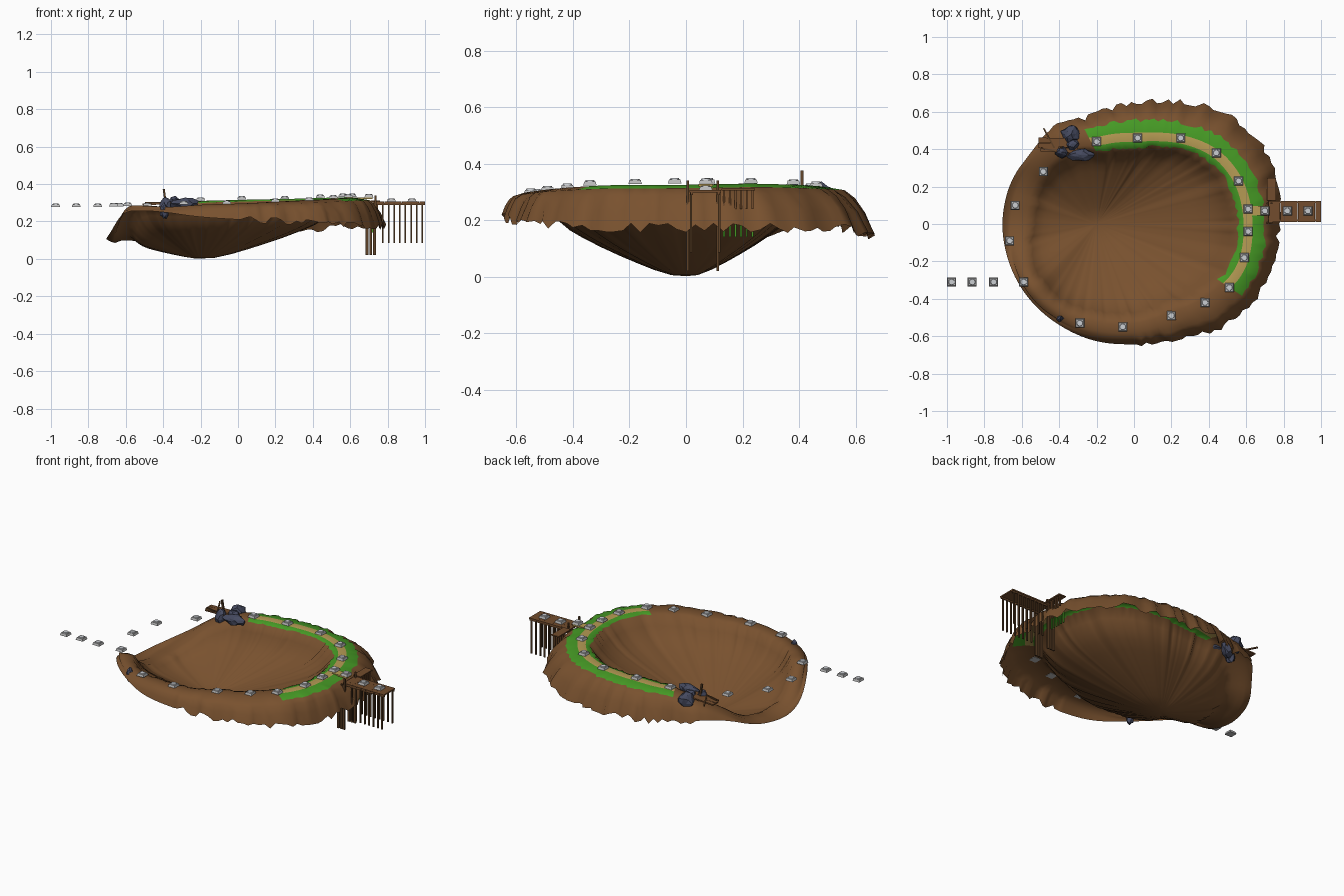
import bpy, bmesh, math, random
from mathutils import Vector, Matrix

if "Cube" in bpy.data.objects:
    bpy.data.objects.remove(bpy.data.objects["Cube"])

random.seed(4)

def mat(name, rgb):
    m = bpy.data.materials.new(name)
    m.diffuse_color = (*rgb, 1)
    m.use_nodes = True
    m.node_tree.nodes["Principled BSDF"].inputs["Base Color"].default_value = m.diffuse_color
    return m

EARTH = mat("earth brown", (0.19, 0.083, 0.028))
GRASS = mat("grass green", (0.06, 0.32, 0.018))
SAND = mat("path sand", (0.47, 0.33, 0.09))
WOOD = mat("wood brown", (0.17, 0.073, 0.026))
DARKWOOD = mat("dark wood", (0.11, 0.053, 0.02))
ROCK = mat("slate rock", (0.06, 0.068, 0.115))
PLATE = mat("stone grey", (0.5, 0.5, 0.5))
CAP = mat("pale stone", (0.6, 0.62, 0.65))

def finish(name, bm, mats, smooth=None):
    me = bpy.data.meshes.new(name)
    bm.to_mesh(me)
    bm.free()
    ob = bpy.data.objects.new(name, me)
    bpy.context.collection.objects.link(ob)
    for m in mats:
        me.materials.append(m)
    if smooth:
        me.shade_smooth()
    return ob

def add_box(bm, c, size, rot=None, mi=0):
    m = Matrix.Translation(c) @ (rot or Matrix()) @ Matrix.Diagonal((*size, 1))
    vs = bmesh.ops.create_cube(bm, size=1, matrix=m)["verts"]
    for f in {f for v in vs for f in v.link_faces}:
        f.material_index = mi

# angle, crest radius, crest height, edge radius, edge height
RIM = [(0, .61, .325, .78, .17), (22, .605, .33, .805, .175), (40, .58, .325, .8, .17),
       (60, .52, .32, .735, .16), (75, .48, .318, .68, .15), (90, .46, .315, .645, .15),
       (115, .48, .31, .62, .17), (130, .56, .29, .68, .2), (145, .58, .22, .665, .18),
       (160, .6, .12, .695, .12), (180, .6, .09, .705, .1), (195, .65, .14, .70, .14),
       (207, .655, .287, .695, .25), (220, .65, .285, .685, .26), (235, .62, .275, .67, .25),
       (250, .58, .29, .66, .225), (270, .555, .295, .64, .21), (292, .53, .305, .665, .2),
       (315, .57, .315, .74, .18), (337, .62, .325, .775, .18)]

def rim(deg):
    def lin(d):
        d %= 360
        for a, b in zip(RIM, RIM[1:] + [(360, *RIM[0][1:])]):
            if a[0] <= d <= b[0]:
                t = (d - a[0]) / (b[0] - a[0])
                return Vector([a[i] + (b[i] - a[i]) * t for i in range(1, 5)])
    return sum((lin(deg + k) for k in (-6, -3, 0, 3, 6)), Vector((0, 0, 0, 0))) / 5

def bowl(s):
    pts = [(0, 0), (.1, .012), (.22, .075), (.4, .2), (.65, .4), (.85, .6), (.94, .8), (1, .965)]
    for (a, p), (b, q) in zip(pts, pts[1:]):
        if s <= b:
            return p + (q - p) * (s - a) / (b - a)
    return pts[-1][1]

# terrain sheet: bowl, grassy crest with path, ragged outer skirt
N = 150
C = Vector((-.2, 0, .002))
INNER = [.1, .22, .34, .46, .58, .7, .8, .88, .94, 1]
bm = bmesh.new()
centre = bm.verts.new(C)
cols = []
for i in range(N):
    d = i * 360 / N
    r, z, ro, zo = rim(d)
    u = Vector((math.cos(math.radians(d)), math.sin(math.radians(d)), 0))
    ragged = d < 130 or d > 272
    gi = .055 + random.uniform(-.01, .01)
    go = min(.09, (ro - r) * .55) + random.uniform(-.012, .012) * ragged
    if ragged:
        ro += random.uniform(-.018, .012)
        zo += random.uniform(-.02, .02)
    p_in = u * (r - gi)
    col = []
    for s in INNER:
        p = C + (p_in - C) * s
        p.z = .002 + z * bowl(s)
        col.append(bm.verts.new(p))
    for off, dz in ((-.024, 0), (.024, 0), (go, -.012)):
        col.append(bm.verts.new(u * (r + min(off, (ro - r) * .62)) + Vector((0, 0, z + dz))))
    a = r + go
    for t, k in ((.35, .18), (.7, .52), (1, 1)):
        q = u * (a + (ro - a) * t)
        q.z = (z - .012) + (zo - z + .012) * k
        col.append(bm.verts.new(q))
    cols.append(col)
n = len(INNER)
for i in range(N):
    A, B = cols[i], cols[(i + 1) % N]
    bm.faces.new((centre, A[0], B[0]))
    d = (i + .5) * 360 / N
    green = d < 117 or d > 326
    for j in range(len(A) - 1):
        f = bm.faces.new((A[j], A[j + 1], B[j + 1], B[j]))
        if green and j in (n - 1, n + 1):
            f.material_index = 1
        if green and j == n:
            f.material_index = 2
finish("terrain_basin", bm, [EARTH, GRASS, SAND], True)

# side path to the jetty
bm = bmesh.new()
add_box(bm, (.67, .07, .324), (.1, .05, .009))
finish("side_path", bm, [SAND])

# stepping stones: tapered square plate with round cap
STONES = [(-.2, .44, .318), (.02, .46, .325), (.25, .46, .325), (.44, .38, .333), (.56, .23, .337),
          (.61, .08, .337), (.61, -.04, .337), (.59, -.18, .335), (.51, -.34, .33), (.38, -.42, .318),
          (.2, -.49, .31), (-.06, -.55, .3), (-.29, -.53, .298), (-.59, -.31, .29), (-.665, -.09, .288),
          (-.635, .1, .288), (-.485, .28, .288), (-.75, -.31, .285), (-.865, -.31, .285),
          (-.975, -.31, .285), (.7, .07, .336), (.82, .07, .312), (.93, .07, .312)]
bm = bmesh.new()
for x, y, z in STONES:
    bmesh.ops.create_cone(bm, cap_ends=True, segments=4, radius1=.034, radius2=.028, depth=.014,
                          matrix=Matrix.Translation((x, y, z)) @ Matrix.Rotation(math.pi / 4, 4, 'Z'))
    vs = bmesh.ops.create_cone(bm, cap_ends=True, segments=14, radius1=.017, radius2=.015, depth=.005,
                               matrix=Matrix.Translation((x, y, z + .009)))["verts"]
    for f in {f for v in vs for f in v.link_faces}:
        f.material_index = 1
finish("stepping_stones", bm, [PLATE, CAP])

# jetty deck planks
bm = bmesh.new()
for i in range(9):
    add_box(bm, (.735 + i * .0312, .068, .302), (.0308, .112, .008))
for y in (.02, .116):
    add_box(bm, (.86, y, .294), (.28, .008, .01))
finish("jetty_deck", bm, [WOOD])

# jetty posts, deep piles and gate posts
bm = bmesh.new()
for i in range(8):
    for y in (.018, .118):
        add_box(bm, (.775 + i * .03, y, .195), (.008, .008, .22))
for x in (.69, .71, .73):
    for y in (.006, .112):
        add_box(bm, (x, y, .16), (.014, .008, .28))
for y in (.006, .112):
    add_box(bm, (.735, y, .28), (.01, .008, .12))
finish("jetty_posts", bm, [DARKWOOD])

# side fence beside the jetty, mossy at the foot
bm = bmesh.new()
for i in range(6):
    y = .135 + i * .02
    add_box(bm, (.745, y, .275), (.008, .007, .07))
    add_box(bm, (.72, y, .175), (.008, .007, .07), mi=1)
add_box(bm, (.735, .185, .308), (.05, .12, .007))
finish("side_fence", bm, [WOOD, GRASS])

# plank bridge at the breach
bm = bmesh.new()
for y, dx, a in ((.396, 0, .04), (.422, -.01, -.02), (.447, -.01, .02)):
    add_box(bm, (-.4 + dx, y, .295), (.2, .026, .008), Matrix.Rotation(-a, 4, 'Z') @ Matrix.Rotation(-.04, 4, 'Y'))
finish("bridge_planks", bm, [WOOD])
bm = bmesh.new()
add_box(bm, (-.39, .41, .325), (.011, .011, .1), Matrix.Rotation(-.15, 4, 'Y'))
add_box(bm, (-.455, .46, .3), (.008, .12, .008), Matrix.Rotation(.5, 4, 'Z'))
add_box(bm, (-.41, .385, .3), (.18, .008, .008), Matrix.Rotation(-.25, 4, 'Z'))
finish("bridge_poles", bm, [DARKWOOD])

# jagged rocks
def rock(bm, c, size):
    vs = bmesh.ops.create_icosphere(bm, subdivisions=2, radius=1)["verts"]
    for v in vs:
        k = random.uniform(.78, 1.12)
        v.co = Vector([c[i] + v.co[i] * size[i] * k for i in range(3)])

bm = bmesh.new()
rock(bm, (-.335, .48, .28), (.055, .05, .055))
rock(bm, (-.285, .37, .295), (.075, .035, .032))
rock(bm, (-.385, .385, .275), (.036, .032, .065))
rock(bm, (-.33, .43, .27), (.045, .04, .055))
rock(bm, (-.395, -.505, .255), (.024, .02, .045))
finish("rocks", bm, [ROCK])
